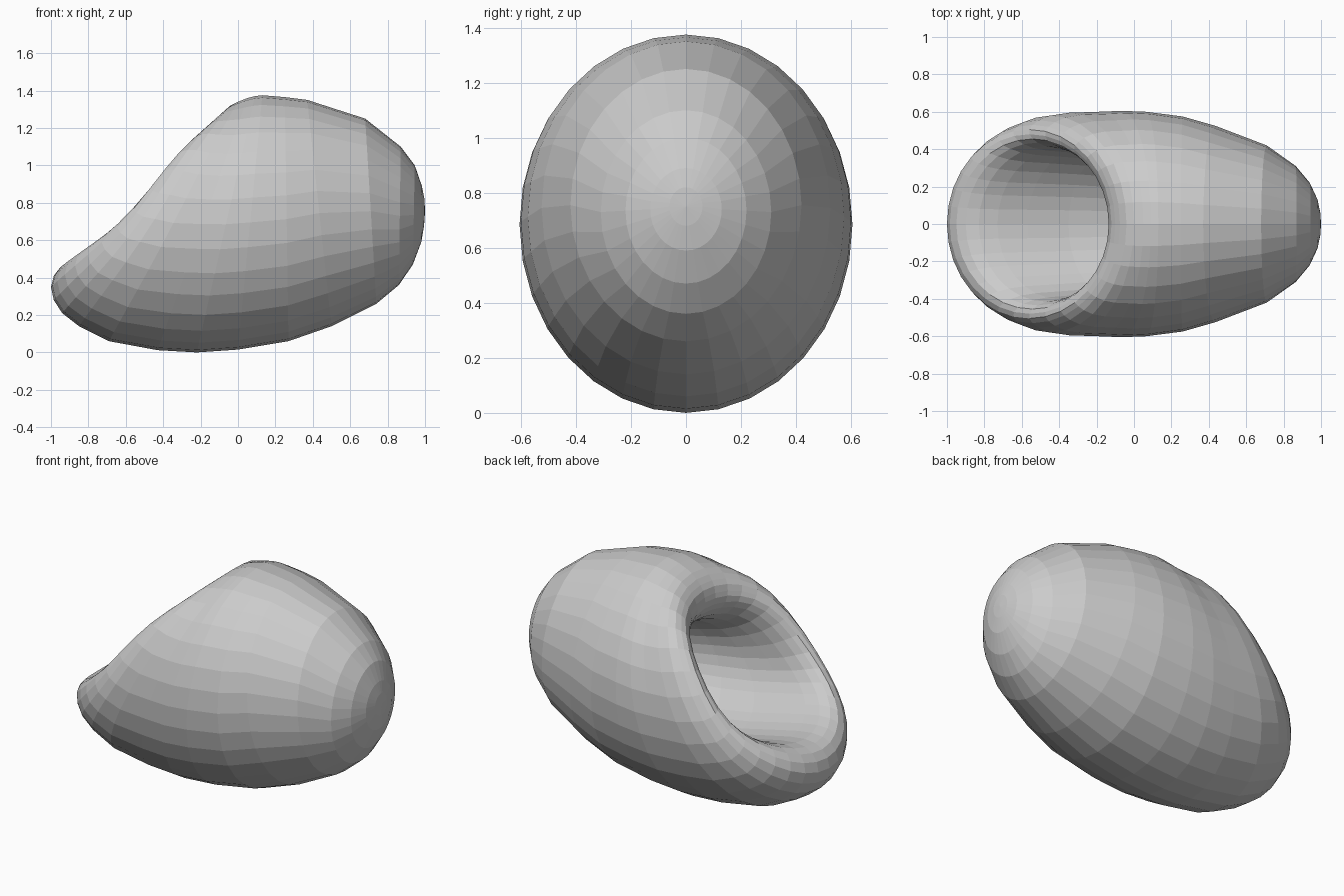
import bpy, bmesh
from math import sin, cos, tau

SIDES = 32

# Each ring: bottom (x, z), top (x, z), half width in y
OUTER = [
    (0.995, 0.68, 0.997, 0.82, 0.06),
    (0.98, 0.59, 0.983, 0.89, 0.13),
    (0.935, 0.47, 0.945, 1.00, 0.22),
    (0.86, 0.36, 0.87, 1.10, 0.31),
    (0.74, 0.26, 0.68, 1.25, 0.42),
    (0.50, 0.14, 0.37, 1.35, 0.525),
    (0.27, 0.06, 0.25, 1.365, 0.575),
    (0.00, 0.015, 0.13, 1.375, 0.60),
    (-0.22, 0.0, 0.09, 1.37, 0.605),
    (-0.43, 0.012, 0.05, 1.36, 0.60),
]
# Rolled opening; these rings are bowed slightly seen from the side
RIM = [
    (-0.69, 0.06, 0.00, 1.34, 0.595),
    (-0.85, 0.14, -0.04, 1.32, 0.58),
    (-0.94, 0.21, -0.075, 1.29, 0.555),
    (-0.985, 0.28, -0.10, 1.26, 0.53),
    (-1.00, 0.35, -0.12, 1.23, 0.505),
    (-0.985, 0.41, -0.13, 1.19, 0.48),
    (-0.95, 0.455, -0.135, 1.16, 0.455),
    (-0.90, 0.48, -0.13, 1.12, 0.435),
    (-0.83, 0.487, -0.11, 1.08, 0.415),
]
INNER = [
    (-0.73, 0.475, -0.07, 1.03, 0.40),
    (-0.57, 0.44, -0.01, 0.99, 0.39),
    (-0.35, 0.39, 0.07, 0.96, 0.375),
    (-0.10, 0.35, 0.17, 0.95, 0.35),
    (0.15, 0.36, 0.29, 0.92, 0.30),
    (0.35, 0.43, 0.41, 0.87, 0.22),
    (0.46, 0.53, 0.49, 0.79, 0.12),
]


def add_ring(bm, bx, bz, tx, tz, w, bow=0.0):
    """Tilted elliptical ring spanning from its bottom point to its top point."""
    ring = []
    for i in range(SIDES):
        a = tau * i / SIDES
        k = (1 - cos(a)) / 2
        z = bz + (tz - bz) * k - bow * sin(tau * k ** 1.4)
        ring.append(bm.verts.new((bx + (tx - bx) * k, w * sin(a), z)))
    return ring


def add_cap(bm, ring, x, z):
    """Close a ring with a fan to a pole."""
    pole = bm.verts.new((x, 0, z))
    for i in range(SIDES):
        bm.faces.new((ring[i], ring[(i + 1) % SIDES], pole))


# Hollow pod: outer shell, rolled over the rim and back into the pocket
bm = bmesh.new()
rings = [add_ring(bm, *r) for r in OUTER]
rings += [add_ring(bm, *r, bow=min(0.035, 0.012 * (n + 1))) for n, r in enumerate(RIM)]
rings += [add_ring(bm, *r, bow=max(0.0, 0.03 - 0.01 * n)) for n, r in enumerate(INNER)]
for a, b in zip(rings, rings[1:]):
    for i in range(SIDES):
        j = (i + 1) % SIDES
        bm.faces.new((a[i], a[j], b[j], b[i]))
add_cap(bm, rings[0], 1.0, 0.75)
add_cap(bm, rings[-1], 0.50, 0.66)
bmesh.ops.recalc_face_normals(bm, faces=bm.faces)

mesh = bpy.data.meshes.new("hollow_pod")
bm.to_mesh(mesh)
bm.free()
pod = bpy.data.objects.new("hollow_pod", mesh)
bpy.context.collection.objects.link(pod)
